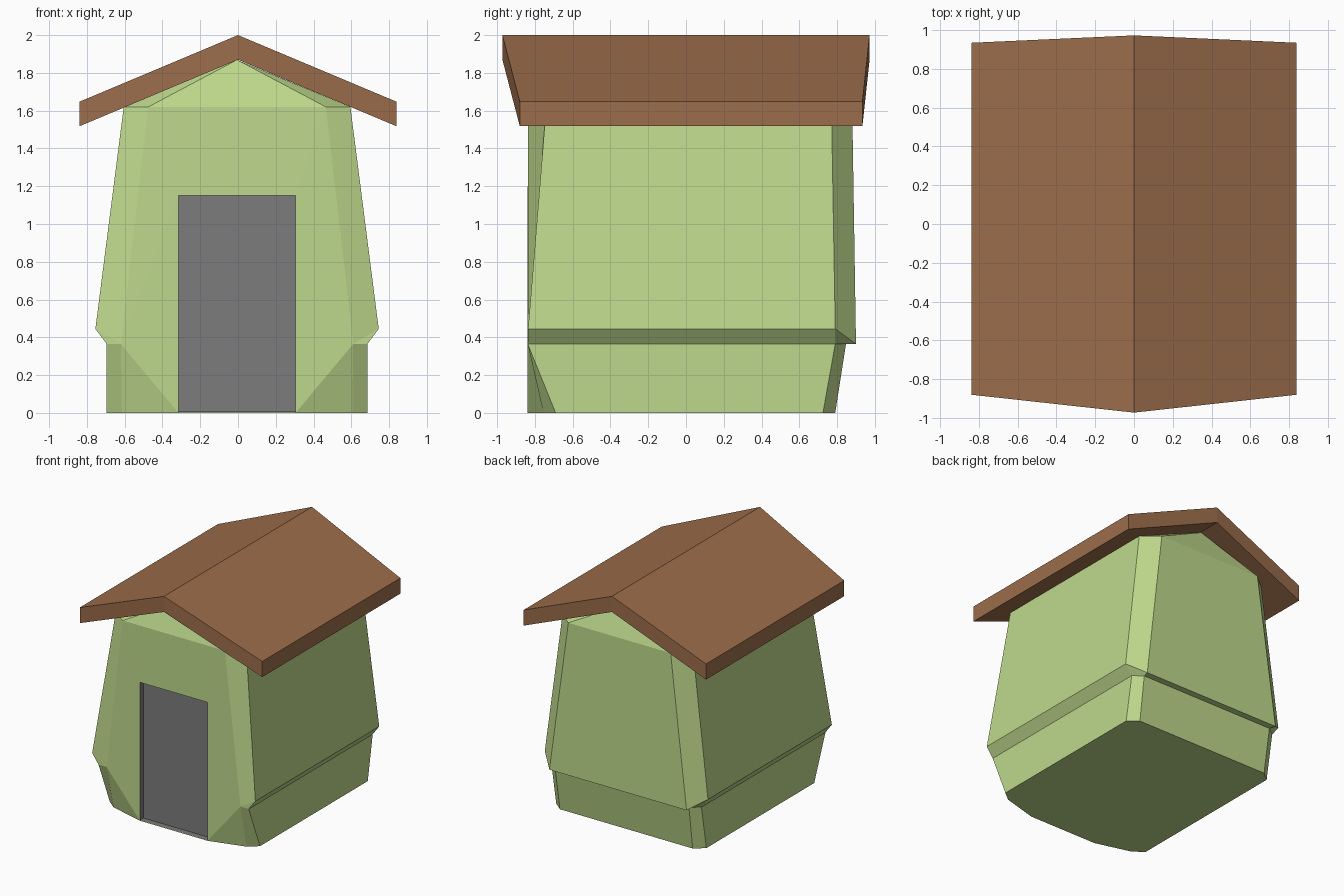
import bpy, bmesh

if "Cube" in bpy.data.objects:
    bpy.data.objects.remove(bpy.data.objects["Cube"])


def material(name, srgb):
    m = bpy.data.materials.new(name)
    lin = [((c / 255 + 0.055) / 1.055) ** 2.4 for c in srgb]
    m.diffuse_color = (*lin, 1)
    m.use_nodes = True
    m.node_tree.nodes["Principled BSDF"].inputs["Base Color"].default_value = m.diffuse_color
    return m


GREEN = material("pale_green", (190, 216, 140))
BROWN = material("roof_brown", (156, 109, 75))
GREY = material("door_grey", (124, 124, 124))


def mirrored_part(name, points, faces, mat, offset=0.0, closed_normals=True):
    """Build faces from named half points and mirror them across x = 0."""
    bm = bmesh.new()
    for s in (1, -1):
        v = {k: bm.verts.new((s * p[0] + offset, p[1], p[2])) for k, p in points.items()}
        for f in faces:
            bm.faces.new([v[k] for k in f.split()][::s])
    bmesh.ops.remove_doubles(bm, verts=bm.verts, dist=1e-4)
    if closed_normals:
        bmesh.ops.recalc_face_normals(bm, faces=bm.faces)
    me = bpy.data.meshes.new(name)
    bm.to_mesh(me)
    bm.free()
    me.materials.append(mat)
    ob = bpy.data.objects.new(name, me)
    bpy.context.collection.objects.link(ob)
    return ob


# Roof: gable slab with slanted ends
roof = {
    "rf": (0, -0.972, 2.0), "rb": (0, 0.972, 2.0),
    "ef": (0.838, -0.88, 1.648), "eb": (0.838, 0.934, 1.648),
    "urf": (0, -0.972, 1.87), "urb": (0, 0.972, 1.87),
    "uef": (0.838, -0.88, 1.518), "ueb": (0.838, 0.934, 1.518),
}
mirrored_part("roof", roof, [
    "rf ef eb rb", "urf urb ueb uef", "ef uef ueb eb",
    "rf urf uef ef", "rb eb ueb urb"], BROWN)

# Body: tapered walls with chamfered corners, flared skirt and tucked base
D = 0.31    # half door width
H = 1.15    # door height
body = {
    # foot
    "c0": (0, -0.838, 0), "d0": (D, -0.838, 0), "f0": (0.61, -0.755, 0),
    "s0": (0.69, -0.69, 0), "t0": (0.69, 0.725, 0), "b0": (0.61, 0.79, 0),
    "m0": (0, 0.79, 0),
    # top of base
    "f1": (0.615, -0.838, 0.365), "s1": (0.69, -0.838, 0.365),
    "t1": (0.69, 0.79, 0.365), "b1": (0.615, 0.847, 0.365), "m1": (0, 0.847, 0.365),
    # skirt edge
    "s2": (0.75, -0.836, 0.445), "t2": (0.75, 0.79, 0.445),
    "b2": (0.63, 0.90, 0.365), "m2": (0, 0.90, 0.365),
    # eaves and gable peaks
    "f3": (0.47, -0.836, 1.62), "s3": (0.6, -0.74, 1.62),
    "t3": (0.6, 0.77, 1.62), "b3": (0.47, 0.88, 1.62), "m3": (0, 0.88, 1.62),
    "pf": (0, -0.74, 1.869), "pb": (0, 0.78, 1.869),
    "c3": (0, -0.836, 1.62), "cd": (0, -0.838, H), "dd": (D, -0.838, H),
}
mirrored_part("body", body, [
    "c0 m0 b0 t0 s0 f0 d0",                                   # underside
    "d0 f0 f1", "d0 f1 dd", "dd f1 f3", "cd dd f3 c3",        # front wall
    "f0 s0 s1 f1", "s0 t0 t1 s1", "t0 b0 b1 t1", "b0 m0 m1 b1",   # base
    "f1 s1 s2", "s1 t1 t2 s2", "t1 b1 b2 t2", "b1 m1 m2 b2",  # skirt underside
    "f1 s2 s3 f3", "s2 t2 t3 s3", "t2 b2 b3 t3", "b2 m2 m3 b3",   # upper walls
    "c3 f3 pf", "f3 s3 pf", "b3 m3 pb", "t3 b3 pb",           # gables
    "s3 t3 pb pf",                                            # under the roof
], GREEN, offset=-0.005)

# Door: recessed panel with jambs, head and sill (normals face the opening)
Y0, Y1 = -0.838, -0.793
door = {
    "a": (0, Y1, 0.006), "b": (D, Y1, 0.006), "c": (D, Y1, H), "d": (0, Y1, H),
    "e": (0, Y0, 0.006), "f": (D, Y0, 0.006), "g": (D, Y0, H), "h": (0, Y0, H),
}
mirrored_part("door_recess", door, ["a b c d", "b f g c", "d c g h", "a e f b"],
              GREY, offset=-0.005, closed_normals=False)
